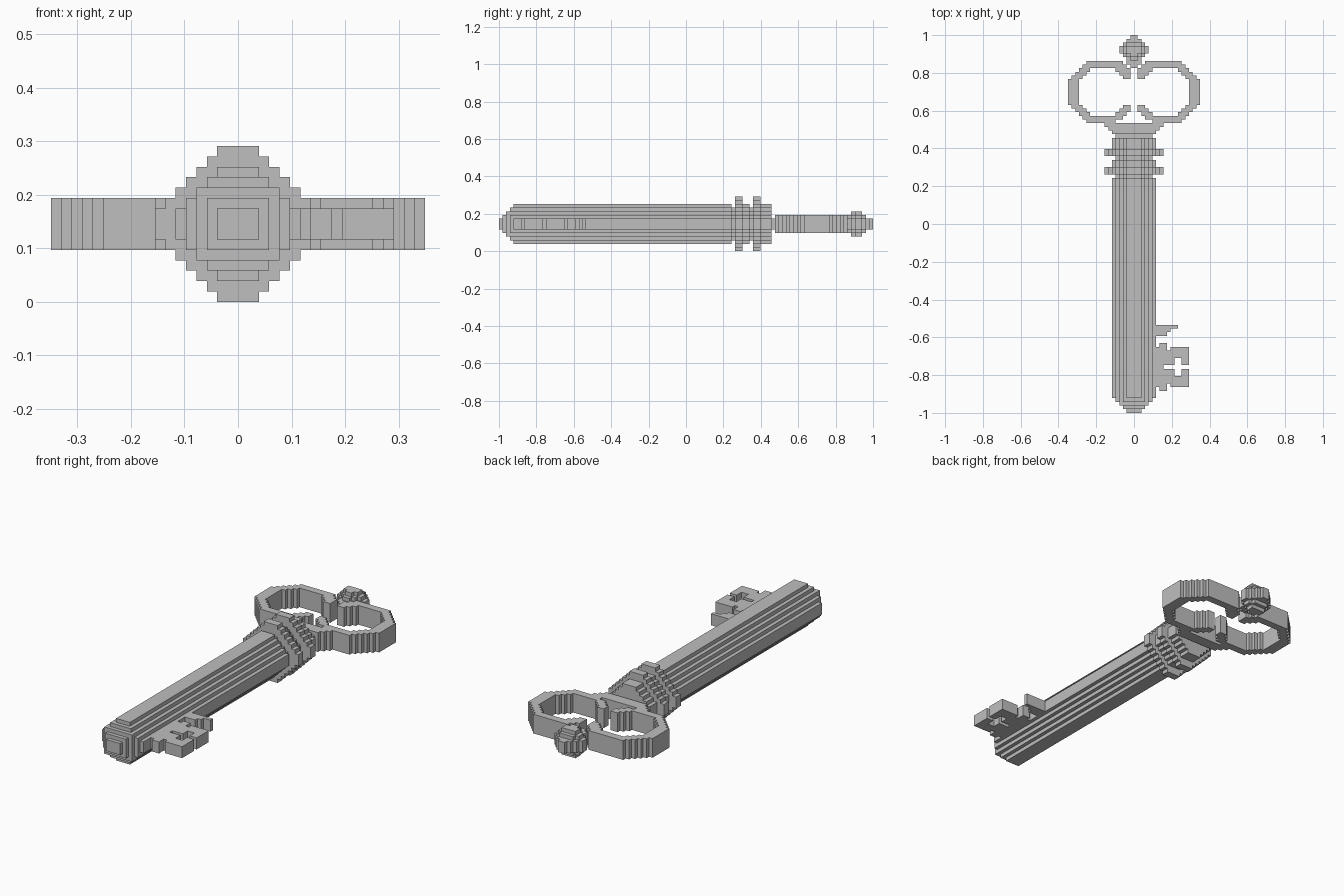
import bpy
import bmesh
from mathutils import Vector

ROWS = 103             # blocks along the length
V = 2 / ROWS           # block size
MID_Z = 7.5 * V        # height of the long axis

cube = bpy.data.objects.get("Cube")
if cube:
    bpy.data.objects.remove(cube, do_unlink=True)

metal = bpy.data.materials.new("grey_metal")
grey = (0.52, 0.52, 0.52, 1)
metal.use_nodes = True
metal.diffuse_color = grey
metal.node_tree.nodes["Principled BSDF"].inputs["Base Color"].default_value = grey


def build(name, cells):
    """Skin a set of blocks (x, row, z) with outer faces only, then merge flat areas."""
    bm = bmesh.new()
    corners = {}

    def vert(p):
        key = tuple(p)
        if key not in corners:
            corners[key] = bm.verts.new((p[0] * V, 1 - p[1] * V, MID_Z + (p[2] - 0.5) * V))
        return corners[key]

    for cell in cells:
        for axis in range(3):
            for side in (0, 1):
                near = list(cell)
                near[axis] += 2 * side - 1
                if tuple(near) in cells:
                    continue
                u, w = (axis + 1) % 3, (axis + 2) % 3
                quad = []
                for du, dw in ((0, 0), (1, 0), (1, 1), (0, 1)):
                    p = list(cell)
                    p[axis] += side
                    p[u] += du
                    p[w] += dw
                    quad.append(vert(p))
                # rows run towards -y, so the winding is flipped
                bm.faces.new(quad[::-1] if side else quad)
    bmesh.ops.dissolve_limit(bm, angle_limit=0.01, verts=bm.verts[:], edges=bm.edges[:])
    mesh = bpy.data.meshes.new(name)
    bm.to_mesh(mesh)
    bm.free()
    mesh.materials.append(metal)
    obj = bpy.data.objects.new(name, mesh)
    bpy.context.collection.objects.link(obj)
    return obj


def slab(x0, x1, r0, r1, height):
    """Box of blocks reaching height blocks above and below the axis."""
    return {(x, r, z) for x in range(x0, x1) for r in range(r0, r1)
            for z in range(-height, height + 1)}


def disc(r0, r1, half, height, slope):
    """Stepped octagonal cross-section swept from row r0 to r1."""
    cells = set()
    for z in range(-height, height + 1):
        w = min(half, slope - abs(z))
        cells |= {(x, r, z) for x in range(-w, w) for r in range(r0, r1)}
    return cells


def mirrored(cells):
    return cells | {(-x - 1, r, z) for x, r, z in cells}


# Round shaft with a stepped tip and two grooves beside the collars
shaft = disc(28, 33, 6, 5, 7) | disc(34, 38, 6, 5, 7) | disc(39, 98, 6, 5, 7)
for row in (33, 38):
    shaft |= disc(row, row + 1, 5, 4, 6)
for k in range(5):
    shaft |= disc(102 - k, 103 - k, 2 + k, 1 + k, 7)
build("shaft", shaft)

# Collar rings
for name, row in (("rear_collar", 31), ("front_collar", 36)):
    build(name, disc(row, row + 2, 8, 7, 9))

# Neck between shaft and bow
build("neck", slab(-5, 5, 27, 28, 1))

# Bow: two open loops with inward hooks, on a tapered base
bow = slab(15, 18, 12, 19, 2)
for k in range(3):
    for row in (11 - k, 19 + k):
        bow |= slab(14 - k, 17 - k, row, row + 1, 2)
        bow |= slab(1, 3 + k, row, row + 1, 2)
    bow |= slab(0, 8 - k, 24 + k, 25 + k, 2)
bow -= slab(1, 2, 21, 22, 2)
for row, inner, outer in ((7, 3, 13), (8, 2, 14), (22, 3, 14), (23, 5, 13)):
    bow |= slab(inner, outer, row, row + 1, 2)
build("bow", mirrored(bow))

# Faceted bead at the top of the bow
bead = set()
for row, half in enumerate((1, 2, 3, 4, 4, 3, 2, 2, 1)):
    height = 3 if 3 <= row <= 5 else 2 if row in (2, 6) else 1
    for z in range(-height, height + 1):
        w = half - max(0, abs(z) - 1)
        bead |= {(x, row, z) for x in range(-w, w)}
build("finial", bead)

# Key bit: square plate with notches and a cross-shaped opening
bit = slab(6, 15, 85, 96, 1) | slab(7, 9, 84, 97, 1)
bit -= slab(9, 10, 85, 86, 1) | slab(9, 10, 95, 96, 1)
bit -= slab(11, 13, 88, 93, 1) | slab(8, 15, 90, 91, 1)
build("bit_plate", bit)

# Small separate tooth
build("bit_tooth", slab(6, 12, 79, 80, 1) | slab(6, 10, 80, 81, 1) | slab(6, 9, 81, 82, 1))
